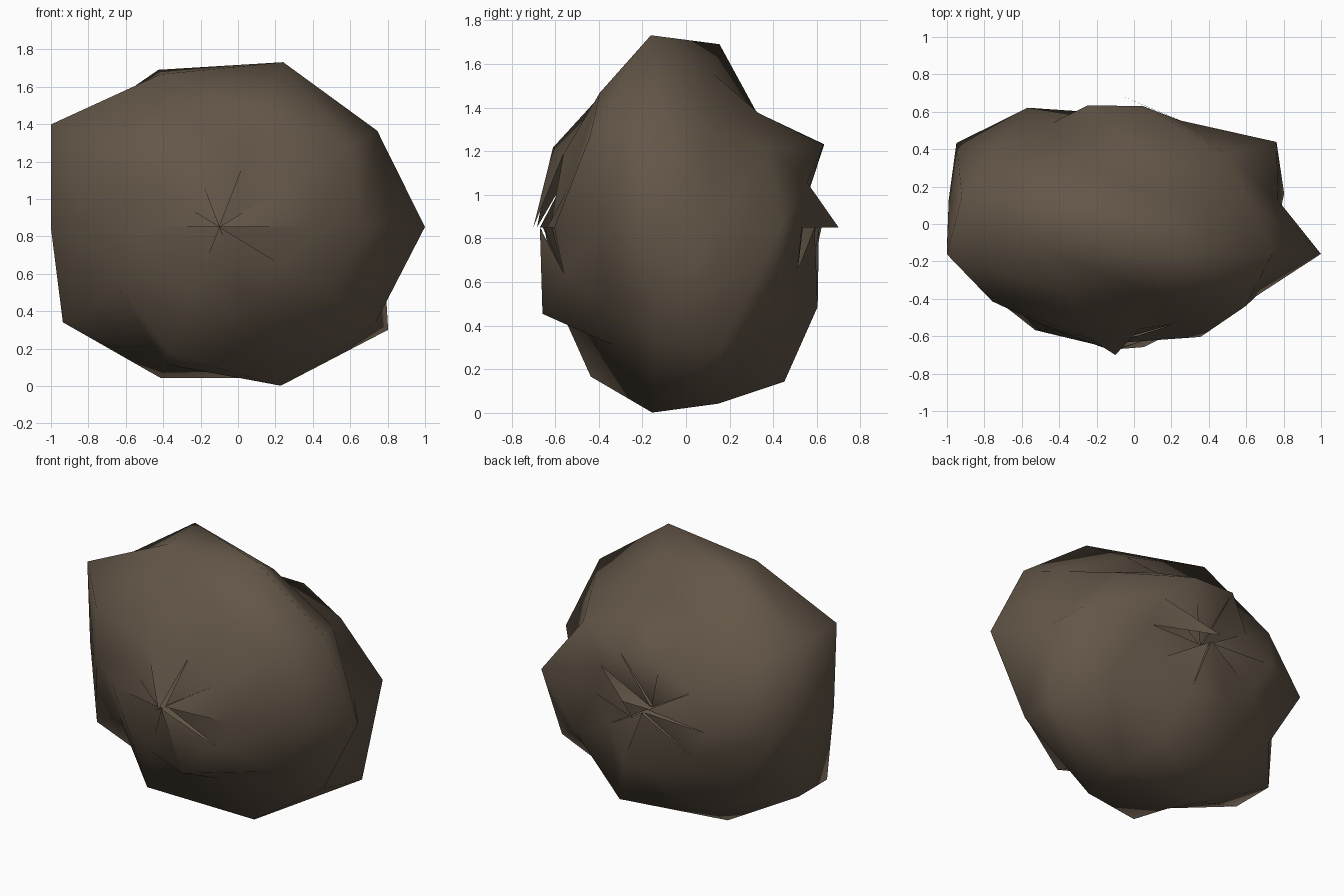
import bpy, bmesh, math

if "Cube" in bpy.data.objects:
    bpy.data.objects.remove(bpy.data.objects["Cube"])

# Boulder: a 10-sided, 7-band ellipsoid with its poles along y and uneven radii
CENTRE = (-0.10, 0.0, 0.85)
RADII = (1.05, 0.67, 0.88)
SIDES, BANDS = 10, 7

# Radius factor of each corner, ring by ring from front to back,
# counter-clockwise from +x as seen from the front
RINGS = [
    (1.00, .88, .93, 1.01, .93, .94, .93, .97, 1.09, .93),
    (.92, 1.05, .945, .93, .99, .85, .81, 1.045, .82, .91),
    (1.074, 1.02, 1.08, 1.00, 1.087, .88, 1.01, .90, 1.04, 1.01),
    (.85, .86, .86, 1.03, .99, .87, 1.01, .99, .99, 1.09),
    (1.05, .90, .80, .79, .95, 1.035, .95, .96, 1.08, .95),
    (.88, .92, 1.045, 1.05, .90, 1.03, .95, .97, 1.00, .85),
]
# Each wedge at the poles has its own tip, leaving cracks between them
FRONT_TIPS = (.95, .93, 1.045, 1.02, 1.0, .98, .97, .99, 1.0, .92)
BACK_TIPS = (1.045, .76, .73, .76, .82, .88, .91, .91, .88, .80)


def point(ring, k, f):
    phi = math.pi * ring / BANDS
    theta = 2 * math.pi * k / SIDES
    d = (math.sin(phi) * math.cos(theta), -math.cos(phi), math.sin(phi) * math.sin(theta))
    return [c + r * f * a for c, r, a in zip(CENTRE, RADII, d)]


bm = bmesh.new()
rings = [[bm.verts.new(point(i + 1, k, f)) for k, f in enumerate(row)]
         for i, row in enumerate(RINGS)]

# Side bands, split into triangles
for a, b in zip(rings, rings[1:]):
    for k in range(SIDES):
        n = (k + 1) % SIDES
        bm.faces.new((a[k], a[n], b[n]))
        bm.faces.new((a[k], b[n], b[k]))

# Cracked front and back caps
for k in range(SIDES):
    n = (k + 1) % SIDES
    front = bm.verts.new(point(0, 0, FRONT_TIPS[k]))
    back = bm.verts.new(point(BANDS, 0, BACK_TIPS[k]))
    bm.faces.new((front, rings[0][n], rings[0][k]))
    bm.faces.new((back, rings[-1][k], rings[-1][n]))

bm.normal_update()
# Turn all faces outward
for f in bm.faces:
    out = f.calc_center_median()
    if sum((out[i] - CENTRE[i]) * f.normal[i] for i in range(3)) < 0:
        f.normal_flip()
for f in bm.faces:
    f.smooth = True

mesh = bpy.data.meshes.new("boulder")
bm.to_mesh(mesh)
bm.free()
stone = bpy.data.materials.new("brown_stone")
stone.diffuse_color = (0.125, 0.093, 0.064, 1)
stone.use_nodes = True
stone.node_tree.nodes["Principled BSDF"].inputs["Base Color"].default_value = stone.diffuse_color
mesh.materials.append(stone)
boulder = bpy.data.objects.new("boulder", mesh)
bpy.context.collection.objects.link(boulder)
